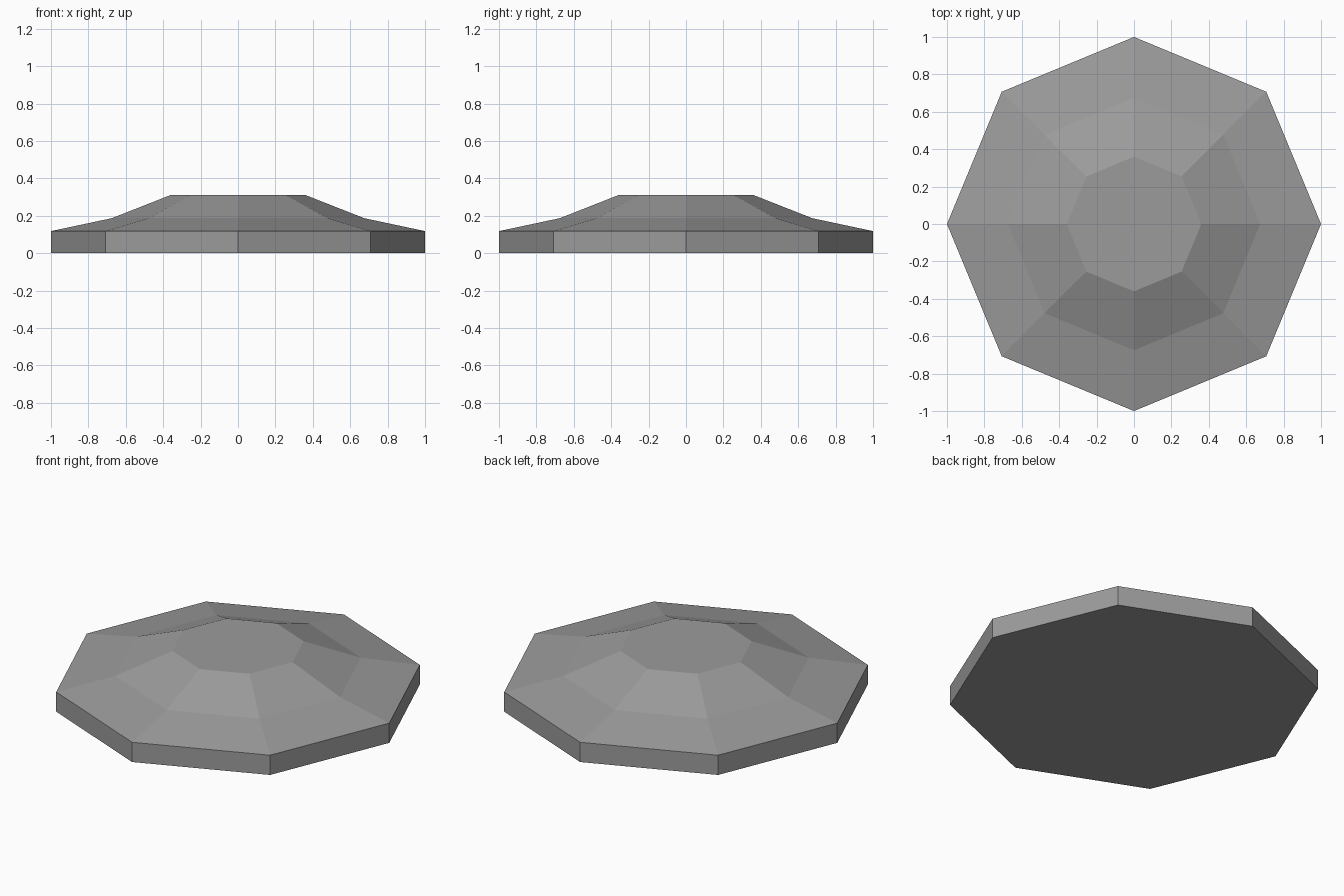
import bpy
import bmesh
from math import cos, sin, tau

cube = bpy.data.objects.get("Cube")
if cube:
    bpy.data.objects.remove(cube, do_unlink=True)

SIDES = 8
# Radius and height of each octagonal ring, bottom to top
PROFILE = [(1.0, 0.0), (1.0, 0.118), (0.675, 0.187), (0.36, 0.311)]

# Plain grey stone
grey = bpy.data.materials.new("grey_stone")
grey.use_nodes = True
colour = (0.33, 0.33, 0.33, 1.0)
grey.diffuse_color = colour
grey.node_tree.nodes["Principled BSDF"].inputs["Base Color"].default_value = colour

# Stacked rings joined into one flat-faced solid
bm = bmesh.new()
rings = [[bm.verts.new((r * cos(tau * i / SIDES), r * sin(tau * i / SIDES), z))
          for i in range(SIDES)] for r, z in PROFILE]
for low, high in zip(rings, rings[1:]):
    for i in range(SIDES):
        j = (i + 1) % SIDES
        bm.faces.new((low[i], low[j], high[j], high[i]))

# Flat underside and flat top
bm.faces.new(rings[0][::-1])
bm.faces.new(rings[-1])

mesh = bpy.data.meshes.new("octagonal_base")
bm.to_mesh(mesh)
bm.free()
mesh.materials.append(grey)
bpy.context.collection.objects.link(bpy.data.objects.new("octagonal_base", mesh))
